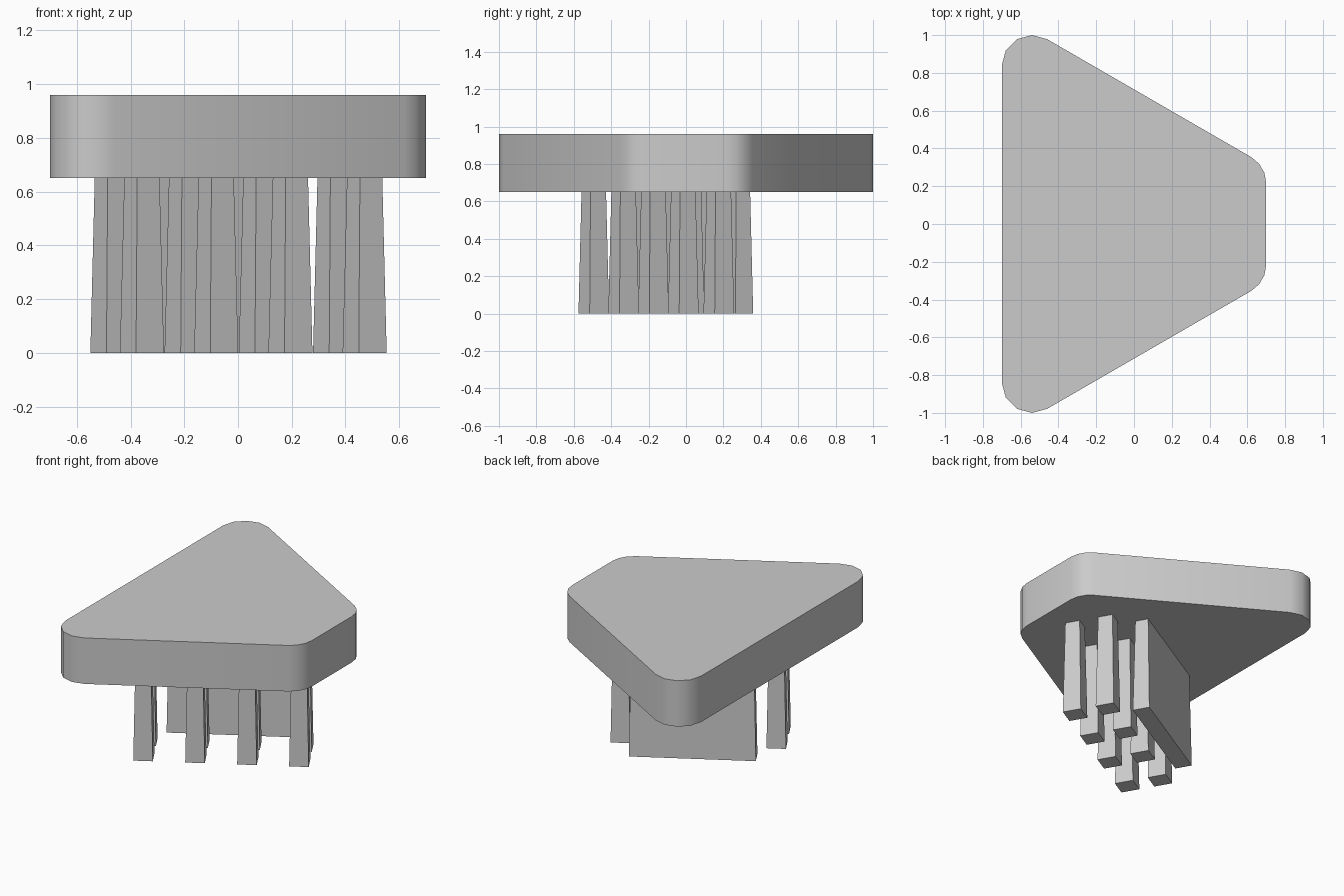
import bpy, bmesh
from math import cos, sin, radians

if "Cube" in bpy.data.objects:
    bpy.data.objects.remove(bpy.data.objects["Cube"])

ANG = radians(30)


def grid(u, v):
    """Rotated leg layout coordinates -> world x, y."""
    return u * cos(ANG) - v * sin(ANG), u * sin(ANG) + v * cos(ANG)


def prism(name, bottom, top, z0, z1):
    """Solid between two matching outlines."""
    bm = bmesh.new()
    lo = [bm.verts.new((x, y, z0)) for x, y in bottom]
    hi = [bm.verts.new((x, y, z1)) for x, y in top]
    bm.faces.new(lo[::-1])
    bm.faces.new(hi)
    n = len(lo)
    for i in range(n):
        j = (i + 1) % n
        bm.faces.new((lo[i], lo[j], hi[j], hi[i]))
    bmesh.ops.recalc_face_normals(bm, faces=bm.faces)
    me = bpy.data.meshes.new(name)
    bm.to_mesh(me)
    bm.free()
    ob = bpy.data.objects.new(name, me)
    bpy.context.collection.objects.link(ob)
    return ob


def leg(name, cx, cy, hu, hv, inset=0.012):
    """Tapered rotated box, wider at the floor."""
    def ring(a, b):
        pts = [grid(su * a, sv * b) for su, sv in ((-1, -1), (1, -1), (1, 1), (-1, 1))]
        return [(cx + x, cy + y) for x, y in pts]
    return prism(name, ring(hu, hv), ring(hu - inset, hv - inset), 0, 0.65)


# Slab with rounded corners, mirrored across y
R = 0.16
half = [(0.54 + R * cos(radians(a)), 0.216 + R * sin(radians(a))) for a in (0, 20, 40, 60)]
half += [(-0.54 + R * cos(radians(a)), 0.84 + R * sin(radians(a))) for a in (60, 90, 120, 150, 180)]
outline = half + [(x, -y) for x, y in reversed(half)]
slab = prism("slab", outline, outline, 0.65, 0.96)
bpy.context.view_layer.objects.active = slab
slab.select_set(True)
bpy.ops.object.shade_smooth_by_angle(angle=radians(40))

# Two rows of four small legs, angled along the front edge
for row, (x0, y0) in (("front", (-0.3575, -0.493)), ("middle", (-0.4675, -0.303))):
    for i in range(4):
        dx, dy = grid(0.319 * i, 0)
        leg(f"{row}_leg_{i + 1}", x0 + dx, y0 + dy, 0.06, 0.06)

# Wide panel leg behind the rows
dx, dy = grid(0.02, 0.197)
leg("panel_leg", -0.0535 + dx, -0.064 + dy, 0.39, 0.055)
